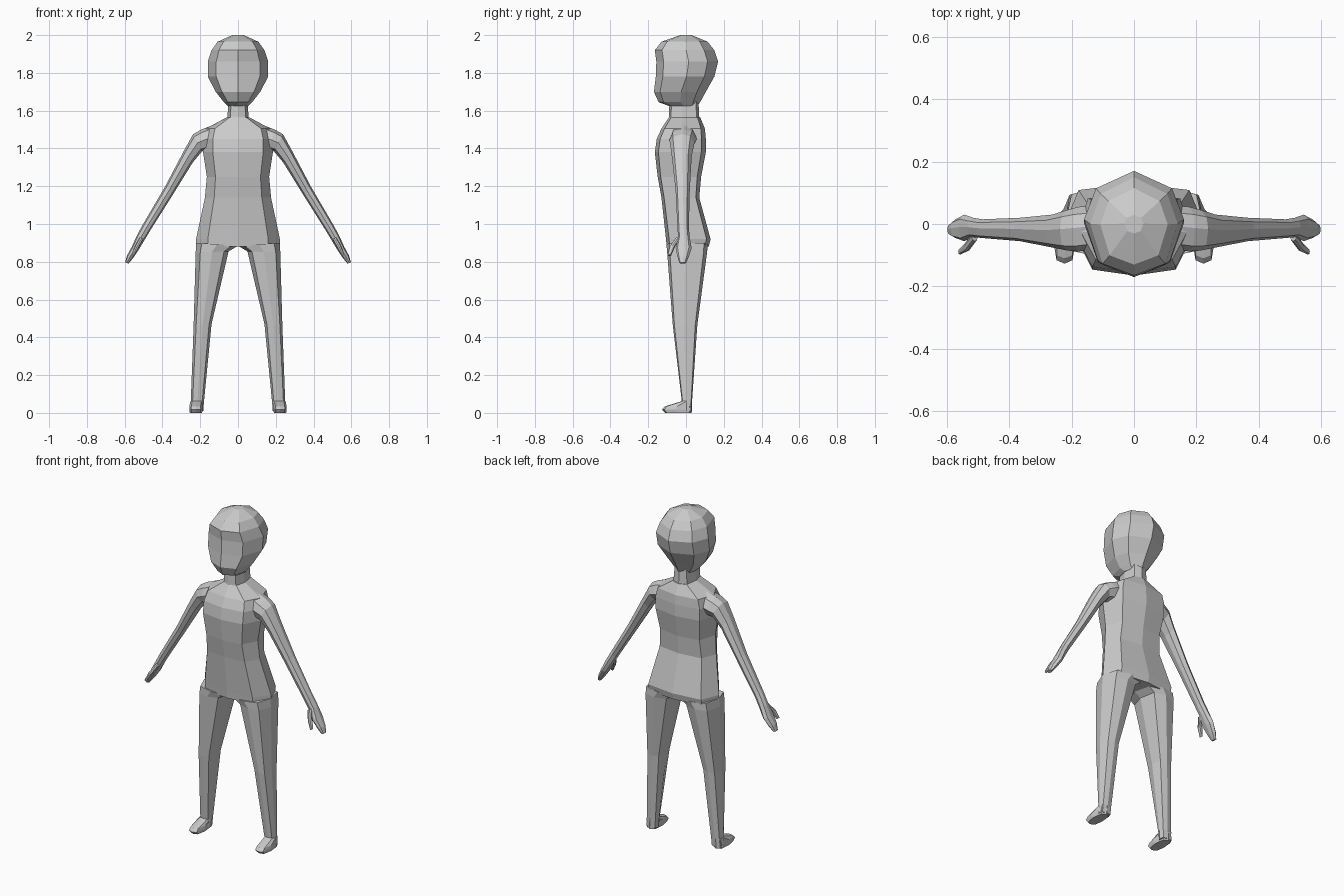
import bpy, bmesh

grey = bpy.data.materials.new("plain grey")
grey.diffuse_color = (0.6, 0.6, 0.6, 1)

# Cross-section templates: u across the part, v from front (-1) to back (1)
ROUND = [(0, -1), (.72, -.76), (1, .05), (.76, .66), (0, 1),
         (-.76, .66), (-1, .05), (-.72, -.76)]
BOXY = [(0, -1), (.72, -.86), (1, -.1), (.8, .82), (0, 1),
        (-.8, .82), (-1, -.1), (-.72, -.86)]


def loft(name, rings, section, mirror=False):
    """Ring = inner (x, z), outer (x, z), front y, back y; joined in order."""
    bm = bmesh.new()
    loops = []
    for (x0, z0), (x1, z1), yf, yb in rings:
        loops.append([bm.verts.new(((x0 + x1) / 2 + u * (x1 - x0) / 2,
                                    (yf + yb) / 2 + v * (yb - yf) / 2,
                                    (z0 + z1) / 2 + u * (z1 - z0) / 2))
                      for u, v in section])
    n = len(section)
    for a, b in zip(loops, loops[1:]):
        for i in range(n):
            j = (i + 1) % n
            bm.faces.new((a[i], a[j], b[j], b[i]))
    bm.faces.new(loops[0])
    bm.faces.new(loops[-1])
    bmesh.ops.recalc_face_normals(bm, faces=bm.faces)
    mesh = bpy.data.meshes.new(name)
    bm.to_mesh(mesh)
    bm.free()
    mesh.materials.append(grey)
    ob = bpy.data.objects.new(name, mesh)
    bpy.context.collection.objects.link(ob)
    if mirror:
        ob.modifiers.new("mirror", 'MIRROR').use_mirror_merge = False
    return ob


def level(rows):
    """Centred horizontal rings from (z, half width, front y, back y)."""
    return [((-w, z), (w, z), yf, yb) for z, w, yf, yb in rows]


# Head
loft("head", level([
    (1.625, .055, -.09, .06), (1.645, .075, -.145, .075),
    (1.70, .118, -.17, .105), (1.78, .16, -.16, .15),
    (1.86, .16, -.157, .17), (1.92, .14, -.165, .15),
    (1.965, .108, -.13, .115), (2.0, .03, -.03, .03)]), ROUND)

# Neck
loft("neck", level([(1.53, .062, -.095, .075), (1.57, .056, -.09, .07),
                    (1.65, .05, -.088, .066)]), BOXY)

# Torso and pelvis
loft("torso", level([
    (.88, .222, -.102, .12), (.92, .222, -.106, .13),
    (1.14, .175, -.13, .07), (1.25, .165, -.15, .08),
    (1.38, .185, -.165, .105), (1.45, .185, -.155, .105),
    (1.505, .17, -.13, .10), (1.565, .06, -.09, .075)]), BOXY)

# Arms with flat mitten hands
loft("arm", [
    ((.12, 1.40), (.13, 1.525), -.08, .06),
    ((.16, 1.39), (.195, 1.50), -.088, .055),
    ((.19, 1.385), (.238, 1.475), -.085, .045),
    ((.24, 1.325), (.285, 1.39), -.075, .03),
    ((.345, 1.155), (.385, 1.20), -.055, .02),
    ((.465, .965), (.505, .995), -.045, .015),
    ((.495, .915), (.535, .94), -.042, .02),
    ((.525, .865), (.562, .88), -.055, .03),
    ((.555, .82), (.588, .832), -.045, .015),
    ((.58, .79), (.598, .797), -.035, 0)], ROUND, True)

# Thumbs
loft("thumb", [
    ((.50, .92), (.52, .93), -.055, -.025),
    ((.525, .875), (.545, .885), -.088, -.058),
    ((.55, .83), (.563, .838), -.098, -.078)], ROUND, True)

# Legs
loft("leg", [
    ((0, .885), (.222, .90), -.104, .115),
    ((.05, .855), (.224, .85), -.10, .112),
    ((.14, .47), (.235, .46), -.07, .06),
    ((.18, .06), (.25, .06), -.022, .032),
    ((.184, .01), (.255, .01), -.022, .03)], BOXY, True)

# Feet
loft("foot", [
    ((.19, 0), (.255, 0), -.11, .03),
    ((.187, .018), (.258, .018), -.127, .032),
    ((.188, .035), (.257, .035), -.11, .032),
    ((.184, .062), (.252, .062), -.022, .032)], BOXY, True)
